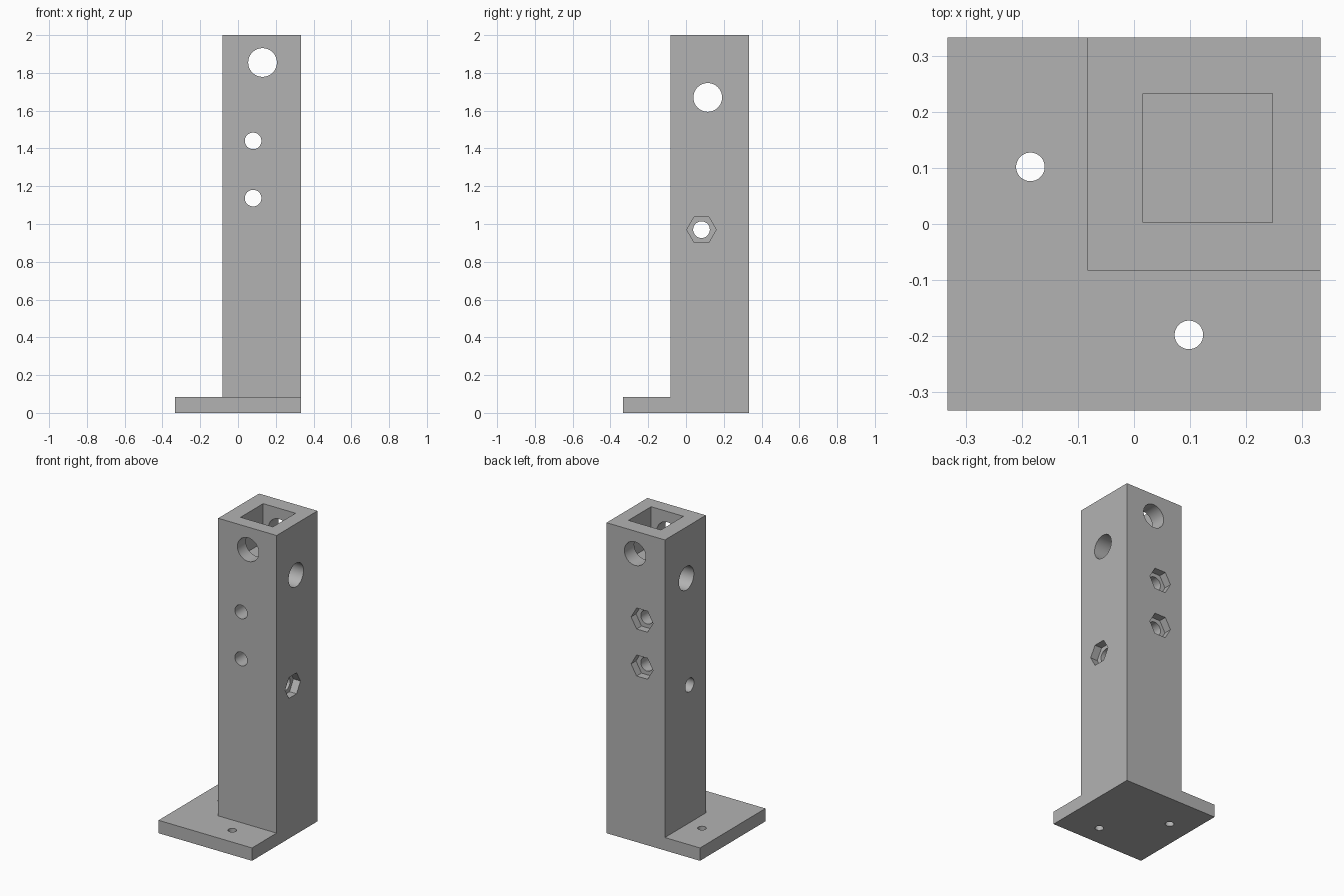
import bpy
import bmesh
from math import radians
from mathutils import Matrix, Vector

if "Cube" in bpy.data.objects:
    bpy.data.objects.remove(bpy.data.objects["Cube"], do_unlink=True)

grey = bpy.data.materials.new("plain grey")
grey.use_nodes = True
grey.diffuse_color = (0.45, 0.45, 0.45, 1)
grey.node_tree.nodes["Principled BSDF"].inputs["Base Color"].default_value = grey.diffuse_color

HALF = 0.333      # half width of the base plate
INNER = -0.083    # inner faces of the column
BASE_TOP = 0.083
POCKET_FLOOR = 1.75
NUT_DEPTH = 0.05

# Turns a vertical cutter so that it runs along the named axis
TURN = {
    "X": Matrix.Rotation(radians(90), 4, "Y"),
    "Y": Matrix.Rotation(radians(90), 4, "X") @ Matrix.Rotation(radians(30), 4, "Z"),
    "Z": Matrix.Identity(4),
}


def make_object(name, bm):
    mesh = bpy.data.meshes.new(name)
    bm.to_mesh(mesh)
    bm.free()
    mesh.materials.append(grey)
    obj = bpy.data.objects.new(name, mesh)
    bpy.context.collection.objects.link(obj)
    return obj


def box(name, low, high):
    low, high = Vector(low), Vector(high)
    bm = bmesh.new()
    place = Matrix.Translation((low + high) / 2) @ Matrix.Diagonal((*(high - low), 1))
    bmesh.ops.create_cube(bm, size=1, matrix=place)
    return make_object(name, bm)


def prism(name, centre, axis, radius, length, sides=48):
    bm = bmesh.new()
    bmesh.ops.create_cone(bm, cap_ends=True, segments=sides, radius1=radius, radius2=radius,
                          depth=length, matrix=Matrix.Translation(centre) @ TURN[axis])
    return make_object(name, bm)


def combine(target, tool, operation):
    mod = target.modifiers.new(tool.name, "BOOLEAN")
    mod.object, mod.operation, mod.solver = tool, operation, "EXACT"
    bpy.context.view_layer.update()
    result = bpy.data.meshes.new_from_object(
        target.evaluated_get(bpy.context.evaluated_depsgraph_get()))
    target.modifiers.clear()
    target.data = result
    bpy.data.objects.remove(tool, do_unlink=True)


# Base plate with the square column on one corner
post = box("mounting_post", (-HALF, -HALF, 0), (HALF, HALF, BASE_TOP))
combine(post, box("column", (INNER, INNER, 0), (HALF, HALF, 2)), "UNION")

# Square pocket in the top
cutters = [box("pocket", (0.016, 0.003, POCKET_FLOOR), (0.247, 0.233, 2.1))]

# Large cross holes for rods
cutters.append(prism("front_rod_hole", (0.13, 0.12, 1.855), "Y", 0.076, 1))
cutters.append(prism("side_rod_hole", (0.12, 0.115, 1.67), "X", 0.076, 1))

# Bolt holes, each with a hexagonal nut recess at the far end
for z in (1.44, 1.137):
    cutters.append(prism("front_bolt_hole", (0.08, 0.12, z), "Y", 0.044, 1))
    cutters.append(prism("back_nut_recess", (0.08, HALF, z), "Y", 0.078, 2 * NUT_DEPTH, 6))
cutters.append(prism("side_bolt_hole", (0.12, 0.082, 0.97), "X", 0.044, 1))
cutters.append(prism("side_nut_recess", (HALF, 0.082, 0.97), "X", 0.078, 2 * NUT_DEPTH, 6))

# Screw holes through the plate
for x, y in ((-0.185, 0.102), (0.098, -0.198)):
    cutters.append(prism("plate_screw_hole", (x, y, 0.04), "Z", 0.0255, 0.3))

for cutter in cutters:
    combine(post, cutter, "DIFFERENCE")

# One shared material, smooth bores and sharp edges
post.data.materials.clear()
post.data.materials.append(grey)
for face in post.data.polygons:
    face.material_index = 0
bpy.ops.object.select_all(action="DESELECT")
post.select_set(True)
bpy.context.view_layer.objects.active = post
bpy.ops.object.shade_smooth_by_angle(angle=radians(30))
post.data.name = "mounting_post"
